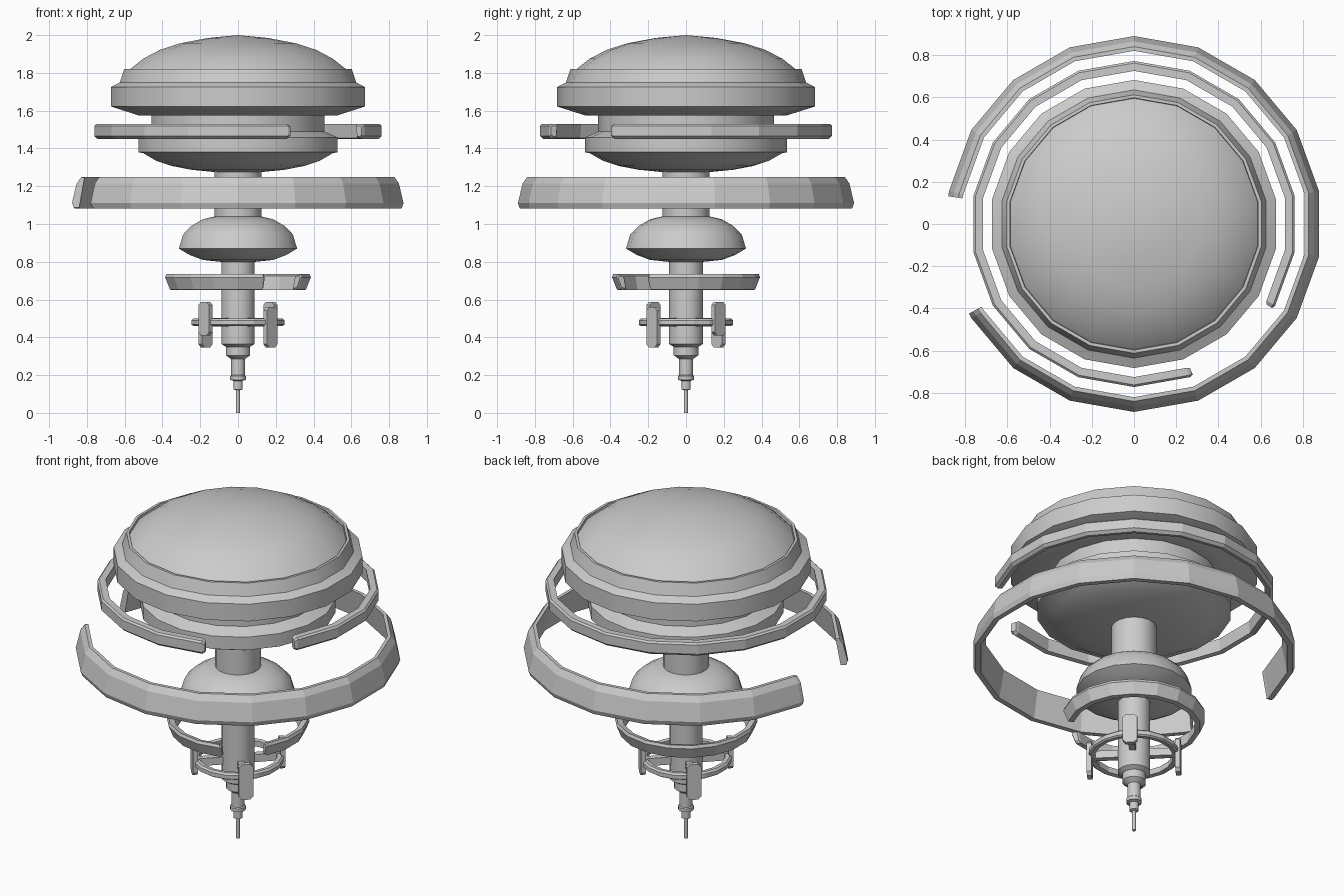
import bpy, bmesh, math
from mathutils import Matrix

if "Cube" in bpy.data.objects:
    bpy.data.objects.remove(bpy.data.objects["Cube"])

SIDES = 18
STEP = 360 / SIDES


def finish(bm, name, smooth=False):
    bmesh.ops.remove_doubles(bm, verts=bm.verts, dist=1e-5)
    bmesh.ops.recalc_face_normals(bm, faces=bm.faces)
    mesh = bpy.data.meshes.new(name)
    bm.to_mesh(mesh)
    bm.free()
    ob = bpy.data.objects.new(name, mesh)
    bpy.context.collection.objects.link(ob)
    if smooth:
        bpy.ops.object.select_all(action='DESELECT')
        ob.select_set(True)
        bpy.context.view_layer.objects.active = ob
        bpy.ops.object.shade_smooth_by_angle(angle=math.radians(28))
    return ob


def station(bm, section, deg):
    a = math.radians(deg)
    return [bm.verts.new((r * math.cos(a), r * math.sin(a), z)) for r, z in section]


def lathe(name, profile, smooth=True):
    """Turn an (r, z) profile that starts and ends on the axis."""
    bm = bmesh.new()
    rows = [station(bm, profile, 10 + STEP * i) for i in range(SIDES)]
    for i, a in enumerate(rows):
        b = rows[(i + 1) % SIDES]
        for j in range(len(profile) - 1):
            q = [a[j], b[j], b[j + 1], a[j + 1]]
            if profile[j][0] == 0:
                q.pop(1)
            elif profile[j + 1][0] == 0:
                q.pop(2)
            bm.faces.new(q)
    return finish(bm, name, smooth)


def ring(name, section, start=10, sweep=360, tip=0.0, shrink=1.0):
    """Sweep a closed section round the axis; an open ring gets capped tips."""
    bm = bmesh.new()
    n = round(sweep / STEP)
    closed = sweep == 360
    cr = sum(p[0] for p in section) / len(section)
    cz = sum(p[1] for p in section) / len(section)
    small = [(cr + (r - cr) * shrink, cz + (z - cz) * shrink) for r, z in section]
    stations = [(section, start + STEP * i) for i in range(n if closed else n + 1)]
    if not closed:
        stations.insert(0, (small, start - tip))
        stations.append((small, start + sweep + tip))
    rows = [station(bm, s, d) for s, d in stations]
    m = len(section)
    pairs = list(zip(rows, rows[1:])) + ([(rows[-1], rows[0])] if closed else [])
    for a, b in pairs:
        for j in range(m):
            k = (j + 1) % m
            bm.faces.new((a[j], b[j], b[k], a[k]))
    if not closed:
        bm.faces.new(rows[0])
        bm.faces.new(rows[-1])
    return finish(bm, name)


def radial_box(name, deg, r, z, size, bevel=0.0):
    """Box sized (radial, tangential, vertical), set out at an angle."""
    bm = bmesh.new()
    bmesh.ops.create_cube(bm, size=1)
    bmesh.ops.scale(bm, vec=size, verts=bm.verts)
    if bevel:
        edges = [e for e in bm.edges
                 if abs(e.verts[0].co.x - e.verts[1].co.x) > size[0] * 0.5]
        bmesh.ops.bevel(bm, geom=edges, offset=bevel, segments=1, affect='EDGES')
    bm.transform(Matrix.Rotation(math.radians(deg), 4, 'Z') @ Matrix.Translation((r, 0, z)))
    return finish(bm, name)


# Domed head with rim, broad band, neck and lower bowl
lathe("domed_head", [
    (0, 2.0), (0.16, 1.985), (0.31, 1.957), (0.42, 1.922), (0.51, 1.875),
    (0.58, 1.82), (0.595, 1.805), (0.597, 1.82), (0.612, 1.82), (0.635, 1.75),
    (0.682, 1.725), (0.682, 1.622), (0.535, 1.575), (0.465, 1.575),
    (0.465, 1.49), (0.535, 1.458), (0.535, 1.38), (0.51, 1.375),
    (0.44, 1.335), (0.36, 1.308), (0.25, 1.287), (0.125, 1.275), (0, 1.275)])

# Upper shaft and the bulb below it
lathe("upper_shaft", [(0, 1.30), (0.125, 1.30), (0.125, 1.0), (0, 1.0)])
lathe("bulb", [
    (0, 1.04), (0.125, 1.04), (0.19, 1.025), (0.25, 0.99), (0.295, 0.945),
    (0.318, 0.87), (0.26, 0.836), (0.19, 0.81), (0.095, 0.80), (0, 0.80)])

# Lower shaft stepping down to a thin pin
lathe("stepped_shaft", [
    (0, 0.85), (0.09, 0.85), (0.09, 0.365), (0.065, 0.35), (0.065, 0.305),
    (0.037, 0.285), (0.037, 0.20), (0.043, 0.195), (0.043, 0.175),
    (0.025, 0.17), (0.025, 0.125), (0.01, 0.12), (0.01, 0), (0, 0)])

# Open floating rings
ring("large_open_ring", [(0.82, 1.25), (0.84, 1.25), (0.865, 1.215), (0.89, 1.11),
                         (0.88, 1.083), (0.85, 1.083)],
     start=210, sweep=320, tip=1.5, shrink=0.95)
ring("upper_open_ring", [(0.725, 1.53), (0.762, 1.53), (0.772, 1.52), (0.772, 1.465),
                         (0.755, 1.45), (0.73, 1.455)],
     start=-30, sweep=320, tip=1.3, shrink=0.7)
ring("lower_open_ring", [(0.35, 0.725), (0.385, 0.735), (0.392, 0.718),
                         (0.365, 0.652), (0.335, 0.65)],
     start=-30, sweep=320, tip=1.5, shrink=0.75)

# Small closed ring on a cross of spokes
ring("small_ring", [(0.215, 0.497), (0.24, 0.5), (0.25, 0.49), (0.25, 0.467),
                    (0.24, 0.46), (0.215, 0.463)])
for i in range(4):
    deg = 45 + 90 * i
    radial_box(f"spoke_{i + 1}", deg, 0.15, 0.48, (0.17, 0.035, 0.045))
    # Fins sit alternately higher and lower
    low, high = (0.41, 0.588) if i % 2 == 0 else (0.347, 0.56)
    radial_box(f"fin_{i + 1}", deg, 0.243, (low + high) / 2,
               (0.027, 0.08, high - low), bevel=0.018)
